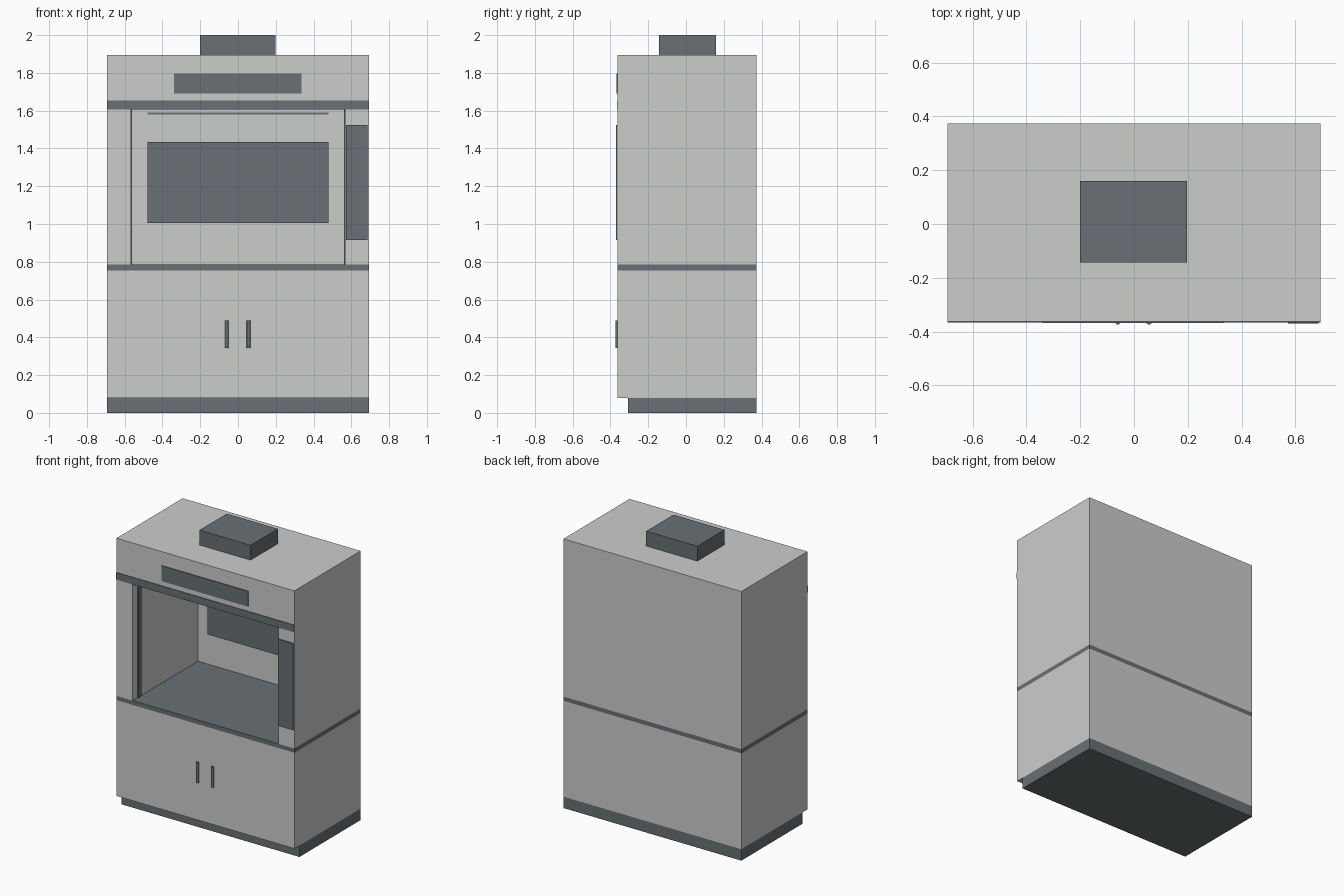
import bpy
import math

if "Cube" in bpy.data.objects:
    bpy.data.objects.remove(bpy.data.objects["Cube"])


def material(name, rgb):
    m = bpy.data.materials.new(name)
    m.diffuse_color = (*rgb, 1)
    m.use_nodes = True
    m.node_tree.nodes["Principled BSDF"].inputs["Base Color"].default_value = m.diffuse_color
    return m


LIGHT = material("light_grey", (0.60, 0.61, 0.60))
DARK = material("slate_grey", (0.14, 0.16, 0.175))


def box(name, mat, x, y, z):
    """Box from (min, max) ranges on each axis."""
    bpy.ops.mesh.primitive_cube_add(size=1)
    ob = bpy.context.object
    ob.name = name
    ob.location = [(a + b) / 2 for a, b in (x, y, z)]
    ob.scale = [b - a for a, b in (x, y, z)]
    bpy.ops.object.transform_apply(location=True, scale=True)
    ob.data.materials.append(mat)
    return ob


W, FRONT, BACK = 0.693, -0.362, 0.374
INNER = 0.567            # half width of the working chamber
FULL = (-W, W)
DEPTH = (FRONT, BACK)

# Recessed plinth, twin base cabinets and worktop
box("plinth", DARK, FULL, (-0.306, BACK), (0, 0.08))
box("left_cabinet", LIGHT, (-W, 0), DEPTH, (0.08, 0.755))
box("right_cabinet", LIGHT, (0, W), DEPTH, (0.08, 0.755))
box("worktop", DARK, FULL, DEPTH, (0.755, 0.785))

# Side columns with sash tracks on their inner faces, and door handles
for name, s in (("left", -1), ("right", 1)):
    box(name + "_column", LIGHT, sorted((s * INNER, s * W)), DEPTH, (0.785, 1.605))
    box(name + "_sash_track", DARK, sorted((s * (INNER - 0.006), s * INNER)),
        (FRONT + 0.055, FRONT + 0.09), (0.785, 1.605))
    bpy.ops.mesh.primitive_cylinder_add(vertices=12, radius=0.01, depth=0.145,
                                        location=(s * 0.058 - 0.002, -0.364, 0.417))
    handle = bpy.context.object
    handle.name = name + "_door_handle"
    handle.data.materials.append(DARK)
    bpy.ops.object.shade_smooth_by_angle(angle=math.radians(40))

# Chamber back wall, baffle and upper exhaust slot
box("back_wall", LIGHT, (-INNER, INNER), (0.365, BACK), (0.785, 1.605))
box("baffle", DARK, (-0.48, 0.48), (0.345, 0.365), (1.005, 1.435))
box("exhaust_slot", DARK, (-0.48, 0.48), (0.36, 0.365), (1.581, 1.589))

# Upper hood with front trim, display plate and duct collar
box("hood", LIGHT, FULL, DEPTH, (1.605, 1.895))
box("hood_trim", DARK, FULL, (FRONT - 0.004, FRONT), (1.605, 1.655))
box("display_plate", DARK, (-0.34, 0.335), (FRONT - 0.006, FRONT), (1.69, 1.798))
box("duct_collar", DARK, (-0.2, 0.198), (-0.143, 0.16), (1.895, 2.0))

# Control panel on the right column
box("control_panel", DARK, (0.572, 0.686), (FRONT - 0.008, FRONT), (0.915, 1.525))
